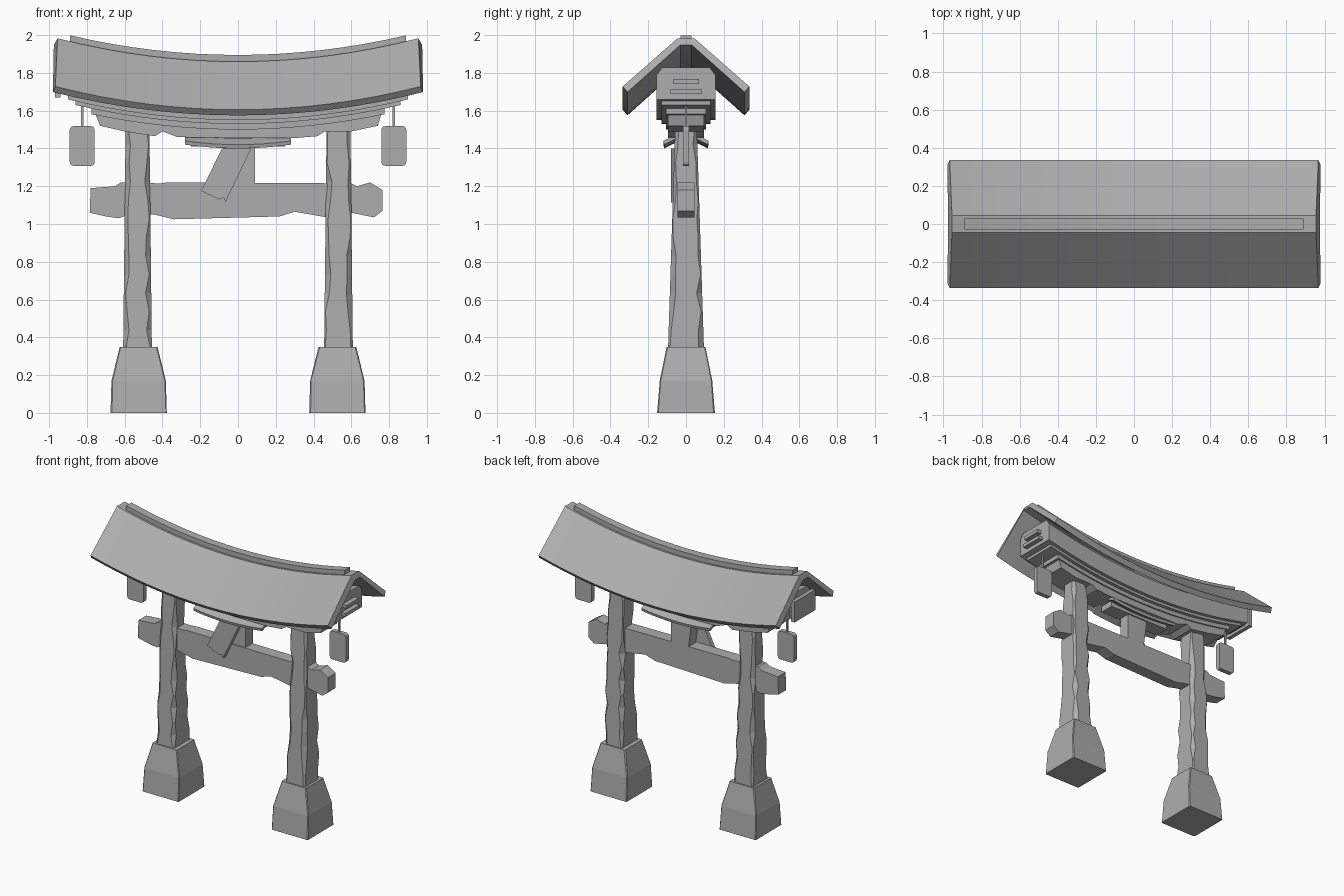
import bpy, bmesh, math, random
from mathutils import Matrix, Vector

random.seed(4)
cube = bpy.data.objects.get("Cube")
if cube:
    bpy.data.objects.remove(cube)

stone = bpy.data.materials.new("weathered grey")
stone.use_nodes = True
grey = (0.42, 0.42, 0.42, 1)
stone.diffuse_color = grey
stone.node_tree.nodes["Principled BSDF"].inputs["Base Color"].default_value = grey


def finish(name, bm):
    bmesh.ops.recalc_face_normals(bm, faces=bm.faces)
    mesh = bpy.data.meshes.new(name)
    bm.to_mesh(mesh)
    bm.free()
    mesh.materials.append(stone)
    obj = bpy.data.objects.new(name, mesh)
    bpy.context.collection.objects.link(obj)
    return obj


def loft(name, rings):
    """Skin a list of equal point loops and cap both ends."""
    bm = bmesh.new()
    loops = [[bm.verts.new(p) for p in ring] for ring in rings]
    n = len(loops[0])
    for a, b in zip(loops, loops[1:]):
        for i in range(n):
            j = (i + 1) % n
            bm.faces.new((a[i], a[j], b[j], b[i]))
    bm.faces.new(loops[0])
    bm.faces.new(loops[-1])
    return finish(name, bm)


def sagging(name, profile, half, sag=0.135, flare=None, steps=16):
    """Sweep a (y, z) profile along x on the shallow roof curve."""
    flare = flare or [0] * len(profile)
    rings = []
    for s in range(steps + 1):
        t = 2 * s / steps - 1
        rings.append([(t * (half + f), y, z + sag * (t * half) ** 2)
                      for (y, z), f in zip(profile, flare)])
    return loft(name, rings)


def slab(name, outline, y0, y1):
    """Extrude an (x, z) outline between two depths."""
    return loft(name, [[(x, y, z) for x, z in outline] for y in (y0, y1)])


def box(name, centre, size, bevel=0, tilt=0):
    bm = bmesh.new()
    bmesh.ops.create_cube(bm, size=1)
    bmesh.ops.scale(bm, vec=size, verts=bm.verts)
    if bevel:
        edges = [e for e in bm.edges
                 if abs(e.verts[0].co.y - e.verts[1].co.y) > 1e-4]
        bmesh.ops.bevel(bm, geom=edges, offset=bevel, segments=3, affect='EDGES', profile=0.5)
    bmesh.ops.rotate(bm, matrix=Matrix.Rotation(tilt, 3, 'X'), verts=bm.verts)
    bmesh.ops.translate(bm, vec=Vector(centre), verts=bm.verts)
    return finish(name, bm)


def rect(w, z0, z1):
    return [(-w, z0), (w, z0), (w, z1), (-w, z1)]


# Roof: two slopes in one folded shell, ends slanting outward underneath
half_roof = [(0.045, 1.86), (0.335, 1.605), (0.31, 1.575), (0.03, 1.825)]
roof = [(-y, z) for y, z in half_roof[1::-1]] + half_roof + \
       [(-y, z) for y, z in half_roof[:1:-1]]
sagging("roof", roof, 0.955, flare=[0.012, 0, 0, 0.012, 0.025, 0.02, 0.02, 0.025])
sagging("ridge_cap", rect(0.03, 1.83, 1.895), 0.89, 0.131)

# Stacked curved lintels below the roof
lintel = [(-0.155, 1.55), (0.155, 1.55), (0.155, 1.68), (0.125, 1.72),
          (-0.125, 1.72), (-0.155, 1.68)]
sagging("upper_lintel", lintel, 0.9)
sagging("lintel_plate", rect(0.13, 1.53, 1.56), 0.86)
sagging("lower_moulding", rect(0.105, 1.5, 1.54), 0.775)

# Rough lower lintel with a chipped underside
chipped = [(-0.77, 1.62), (-0.73, 1.52), (-0.6, 1.49), (-0.44, 1.465), (-0.4, 1.49),
           (-0.32, 1.46), (0, 1.455), (0.3, 1.455), (0.42, 1.465), (0.46, 1.49),
           (0.6, 1.49), (0.74, 1.52), (0.77, 1.62), (0.4, 1.54), (0, 1.52), (-0.4, 1.54)]
slab("lower_lintel", chipped, -0.095, 0.095)

# End ornaments
for z, w in ((1.755, 0.14), (1.7, 0.165)):
    for side in (-1, 1):
        box("end_bar", (side * 0.91, 0, z), (0.05, w, 0.025))
box("loose_end_plate", (-0.955, 0, 1.745), (0.03, 0.24, 0.15))

# Slatted brackets under the middle of the lintel
for side in (-1, 1):
    rings = []
    for s in range(9):
        t = s / 4 - 1
        x, z = t * 0.28, 0.02 * t * t
        rings.append([(x, side * 0.05, z + 1.455), (x, side * 0.12, z + 1.42),
                      (x, side * 0.115, z + 1.4), (x, side * 0.045, z + 1.435)])
    loft("bracket_slat", rings)
box("bracket_core", (0, 0, 1.44), (0.5, 0.11, 0.06))

# Centre strut and the broken board hanging in front
slab("centre_strut", [(-0.08, 1.43), (0.09, 1.43), (0.09, 1.22), (0.06, 1.2),
                      (-0.05, 1.2)], -0.04, 0.045)
slab("hanging_board", [(-0.085, 1.4), (0.07, 1.4), (-0.055, 1.14), (-0.065, 1.115),
                       (-0.075, 1.14), (-0.1, 1.13), (-0.195, 1.175)], -0.08, -0.047)

# Weathered tie beam
tie = [(-0.78, 1.19), (-0.65, 1.2), (-0.62, 1.22), (-0.41, 1.215), (-0.38, 1.22),
       (0.6, 1.215), (0.63, 1.2), (0.7, 1.22), (0.765, 1.18), (0.765, 1.07),
       (0.72, 1.035), (0.6, 1.06), (0.5, 1.03), (0.3, 1.065), (0.22, 1.04),
       (-0.34, 1.025), (-0.42, 1.045), (-0.55, 1.065), (-0.63, 1.03), (-0.7, 1.04),
       (-0.785, 1.06)]
slab("tie_beam", tie, -0.045, 0.045)


def worn_ring(cx, hx, hy, z, chip):
    """Rectangle whose corners are chipped by a varying amount."""
    ring = []
    for sx, sy in ((1, 1), (-1, 1), (-1, -1), (1, -1)):
        c = 0.004 + random.random() * chip
        a, b = (cx + sx * (hx - c), sy * hy, z), (cx + sx * hx, sy * (hy - c), z)
        ring += [b, a] if sx * sy > 0 else [a, b]
    return ring


for side, label in ((-1, "right"), (1, "left")):
    cx = side * 0.532
    # Pillar
    rings = []
    for i in range(13):
        t = i / 12
        rings.append(worn_ring(cx, 0.076 - 0.013 * t, 0.095 - 0.038 * t,
                               0.34 + 1.18 * t, 0.028))
    loft(label + "_pillar", rings)
    # Footing
    loft(label + "_footing", [
        worn_ring(side * 0.526, hx, hy, z, 0.004)
        for hx, hy, z in ((0.149, 0.153, 0), (0.144, 0.139, 0.17), (0.1, 0.103, 0.35))])
    # Hanging plaque and its rod
    box(label + "_plaque", (side * 0.825, 0, 1.413), (0.132, 0.034, 0.21), 0.02)
    box(label + "_plaque_rod", (side * 0.825, 0, 1.58), (0.012, 0.012, 0.16))
